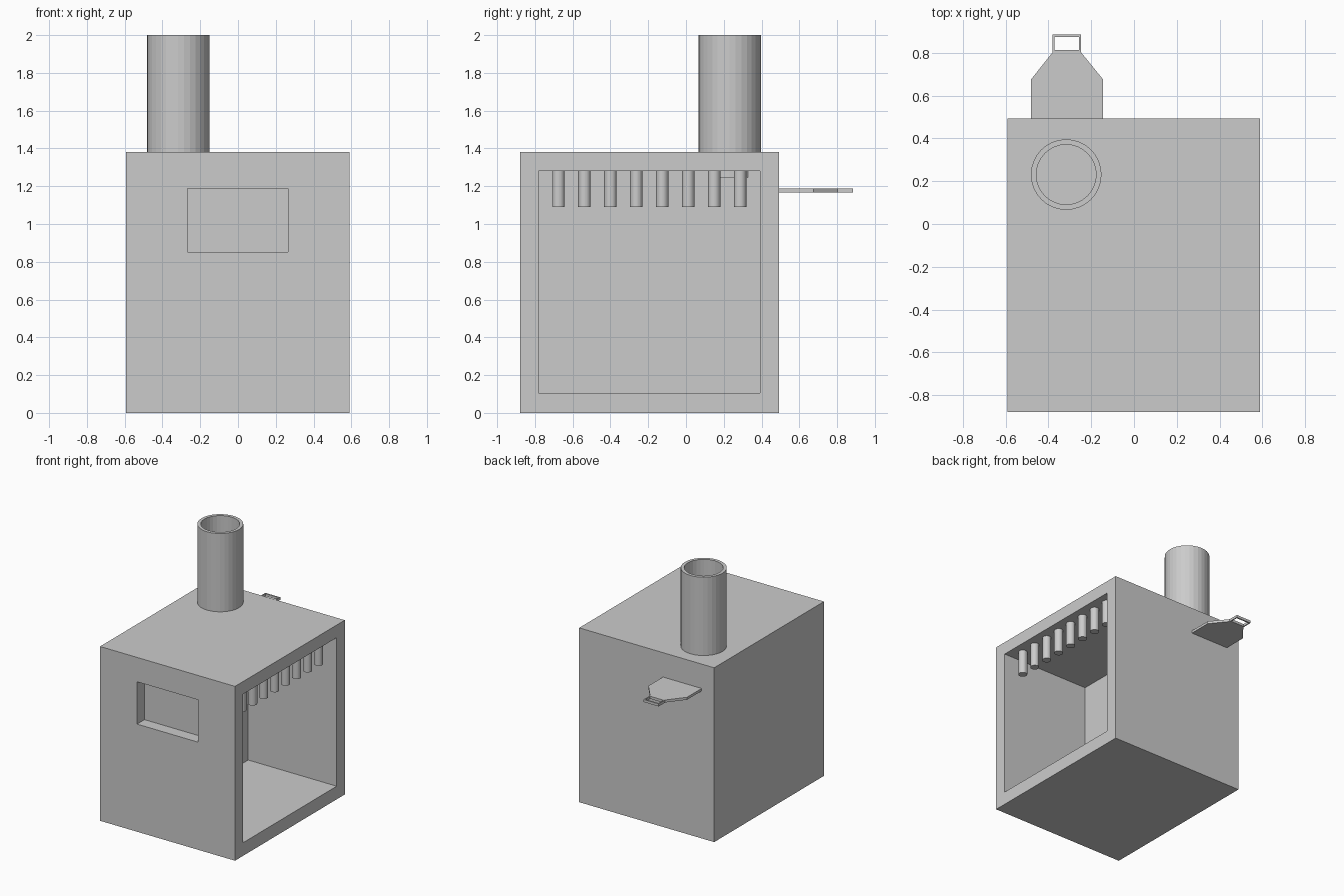
import bpy, bmesh, math
from mathutils import Vector

if "Cube" in bpy.data.objects:
    bpy.data.objects.remove(bpy.data.objects["Cube"])


def mesh_object(name, bm):
    bmesh.ops.recalc_face_normals(bm, faces=bm.faces)
    mesh = bpy.data.meshes.new(name)
    bm.to_mesh(mesh)
    bm.free()
    ob = bpy.data.objects.new(name, mesh)
    bpy.context.collection.objects.link(ob)
    return ob


def box(name, lo, hi):
    lo, hi = Vector(lo), Vector(hi)
    bm = bmesh.new()
    bmesh.ops.create_cube(bm, size=1)
    for v in bm.verts:
        v.co = (lo + hi) / 2 + v.co * (hi - lo)
    return mesh_object(name, bm)


def prism(name, outline, z0, z1):
    bm = bmesh.new()
    face = bm.faces.new([bm.verts.new((x, y, z0)) for x, y in outline])
    top = bmesh.ops.extrude_face_region(bm, geom=[face])["geom"]
    bmesh.ops.translate(bm, vec=(0, 0, z1 - z0),
                        verts=[g for g in top if isinstance(g, bmesh.types.BMVert)])
    return mesh_object(name, bm)


def circle(cx, cy, r, n=32):
    return [(cx + r * math.cos(2 * math.pi * i / n), cy + r * math.sin(2 * math.pi * i / n))
            for i in range(n)]


def cut(target, cutter):
    mod = target.modifiers.new(cutter.name, "BOOLEAN")
    mod.operation, mod.solver, mod.object = "DIFFERENCE", "EXACT", cutter
    bpy.context.view_layer.objects.active = target
    bpy.ops.object.modifier_apply(modifier=mod.name)
    bpy.data.objects.remove(cutter)


# Housing: chamber open to the right, shallow window recess in front
housing = box("housing", (-0.592, -0.88, 0), (0.59, 0.493, 1.38))
cut(housing, box("chamber_cut", (-0.185, -0.782, 0.104), (0.7, 0.392, 1.28)))
cut(housing, box("window_cut", (-0.268, -1, 0.852), (0.264, -0.787, 1.187)))

# Chimney pipe, reaching slightly below the chamber ceiling
chimney = prism("chimney", circle(-0.317, 0.231, 0.165), 1.246, 2.0)
cut(chimney, prism("bore_cut", circle(-0.317, 0.231, 0.14), 1.2, 2.1))

# Row of hanging pegs under the ceiling
for i in range(8):
    prism(f"peg_{i + 1}", circle(0.505, -0.675 + i * 0.1373, 0.033), 1.09, 1.285)

# Sliding damper plate with a loop handle at the back
damper = prism("damper_plate", [(-0.482, 0.45), (-0.144, 0.45), (-0.144, 0.675), (-0.248, 0.803),
                                (-0.248, 0.885), (-0.38, 0.885), (-0.38, 0.803), (-0.482, 0.675)],
               1.167, 1.187)
cut(damper, box("handle_cut", (-0.372, 0.813, 1.1), (-0.256, 0.874, 1.25)))
